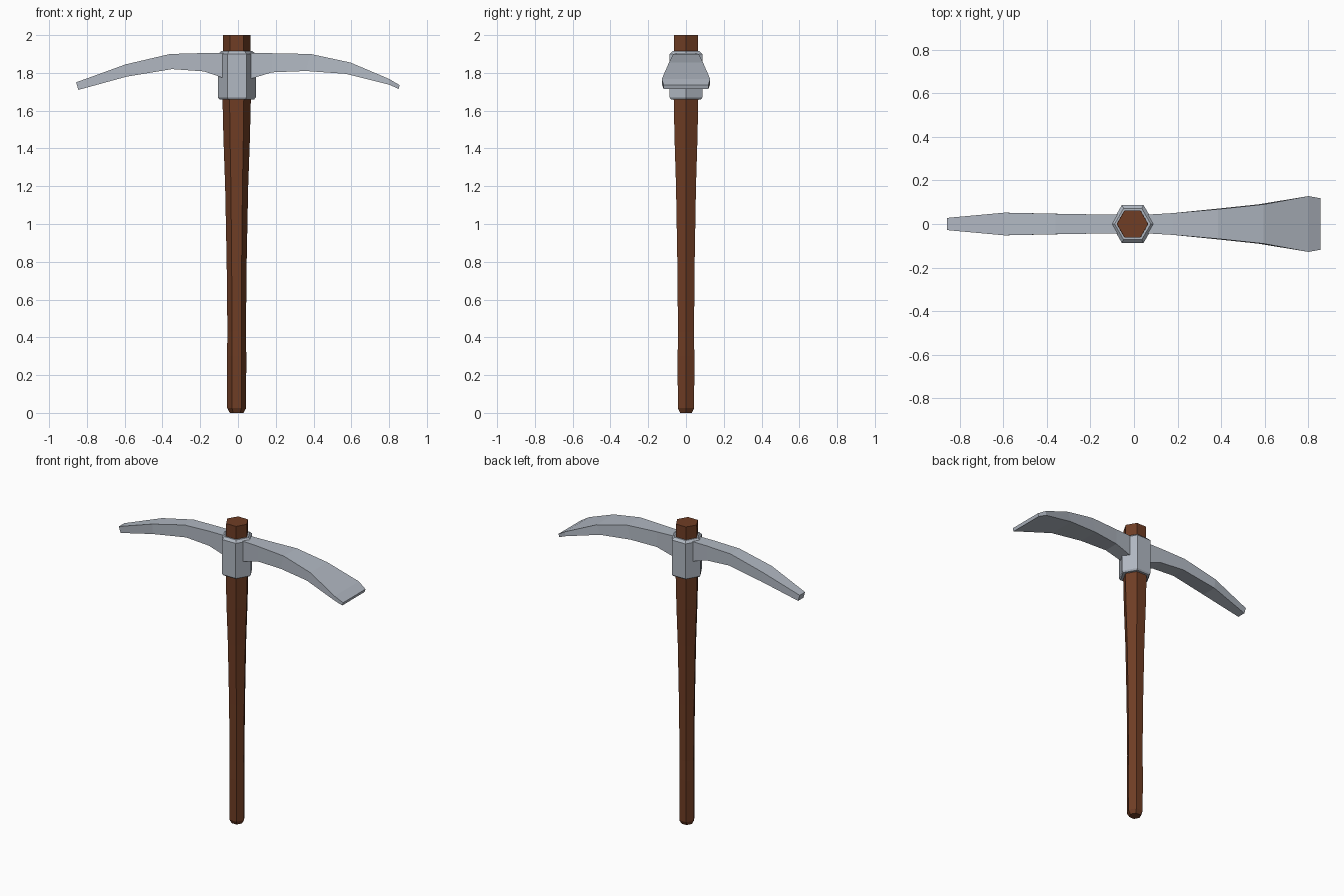
import bpy, bmesh
from math import cos, sin, pi

cube = bpy.data.objects.get("Cube")
if cube:
    bpy.data.objects.remove(cube)


def make_material(name, rgb):
    m = bpy.data.materials.new(name)
    m.use_nodes = True
    m.diffuse_color = (*rgb, 1)
    bsdf = m.node_tree.nodes["Principled BSDF"]
    bsdf.inputs["Base Color"].default_value = (*rgb, 1)
    bsdf.inputs["Roughness"].default_value = 0.7
    return m


wood = make_material("brown wood", (0.16, 0.047, 0.018))
steel = make_material("grey steel", (0.44, 0.48, 0.54))


def loft(name, rings, material):
    """Join a row of equal-sized rings into a closed flat-shaded solid."""
    bm = bmesh.new()
    loops = [[bm.verts.new(p) for p in ring] for ring in rings]
    n = len(loops[0])
    for a, b in zip(loops, loops[1:]):
        for i in range(n):
            j = (i + 1) % n
            bm.faces.new((a[i], a[j], b[j], b[i]))
    bm.faces.new(loops[0][::-1])
    bm.faces.new(loops[-1])
    bmesh.ops.recalc_face_normals(bm, faces=bm.faces)
    mesh = bpy.data.meshes.new(name)
    bm.to_mesh(mesh)
    bm.free()
    mesh.materials.append(material)
    ob = bpy.data.objects.new(name, mesh)
    bpy.context.collection.objects.link(ob)
    return ob


def hexagon(z, r, x=-0.007):
    return [(x + r * cos(i * pi / 3), r * sin(i * pi / 3), z) for i in range(6)]


def section(x_top, z_top, x_low, z_low, w):
    return [(x_top, -w, z_top), (x_top, w, z_top), (x_low, w, z_low), (x_low, -w, z_low)]


# Tapered six-sided handle: height, radius
handle = [(0, 0.036), (0.025, 0.05), (0.3, 0.051), (0.43, 0.049), (0.8, 0.053),
          (1.2, 0.061), (1.45, 0.07), (1.66, 0.075), (2, 0.072)]
loft("handle", [hexagon(z, r) for z, r in handle], wood)

# Collar with chamfered rims
collar = [(1.66, 0.092), (1.67, 0.1), (1.9, 0.1), (1.915, 0.083)]
loft("collar", [hexagon(z, r, -0.006) for z, r in collar], steel)

# Narrow pick arm: top x, top z, low x, low z, half width
pick = [(-0.04, 1.905, -0.04, 1.76, 0.042), (-0.18, 1.905, -0.18, 1.808, 0.044),
        (-0.36, 1.9, -0.35, 1.82, 0.047), (-0.595, 1.845, -0.59, 1.78, 0.052),
        (-0.857, 1.75, -0.845, 1.71, 0.028)]
loft("pick_arm", [section(*s) for s in pick], steel)

# Broad flaring adze arm
adze = [(0.04, 1.905, 0.04, 1.76, 0.042), (0.18, 1.904, 0.18, 1.803, 0.05),
        (0.385, 1.9, 0.36, 1.81, 0.068), (0.595, 1.855, 0.57, 1.795, 0.09),
        (0.8, 1.768, 0.8, 1.738, 0.128), (0.856, 1.735, 0.85, 1.715, 0.118)]
loft("adze_arm", [section(*s) for s in adze], steel)
